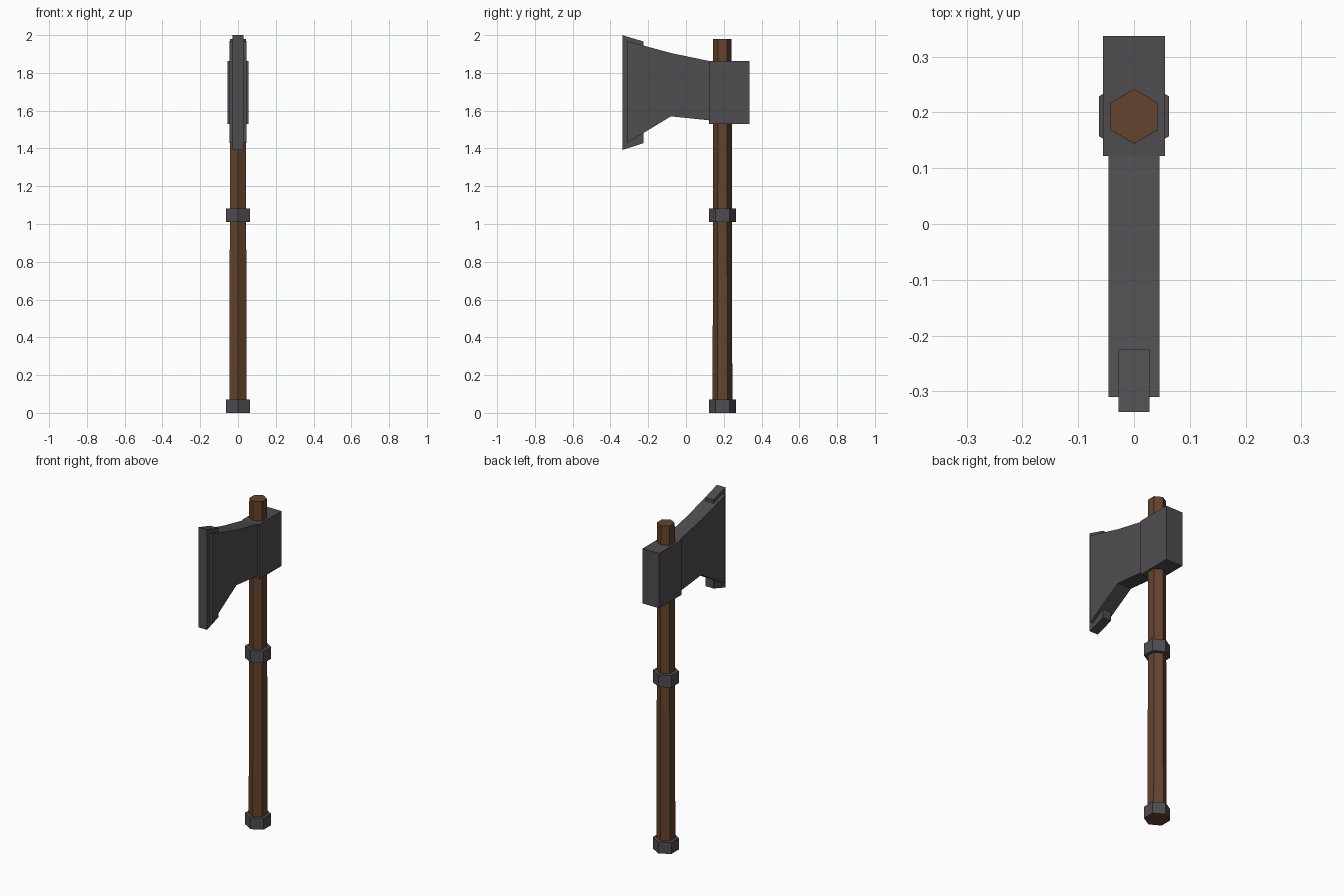
import bpy, bmesh, math

if "Cube" in bpy.data.objects:
    bpy.data.objects.remove(bpy.data.objects["Cube"])

def material(name, rgb):
    m = bpy.data.materials.new(name)
    m.diffuse_color = (*rgb, 1)
    m.use_nodes = True
    m.node_tree.nodes["Principled BSDF"].inputs["Base Color"].default_value = m.diffuse_color
    return m

WOOD = material("brown wood", (0.125, 0.056, 0.026))
IRON = material("dark iron", (0.080, 0.073, 0.080))
HANDLE_Y = 0.193

def finish(name, bm, mats):
    bmesh.ops.recalc_face_normals(bm, faces=bm.faces)
    me = bpy.data.meshes.new(name)
    bm.to_mesh(me)
    bm.free()
    for m in mats:
        me.materials.append(m)
    ob = bpy.data.objects.new(name, me)
    bpy.context.collection.objects.link(ob)
    return ob

def hex_column(name, rings, mats):
    """Six-sided column with corners on +-y, through (z, radius) rings."""
    bm = bmesh.new()
    loops = []
    for z, r in rings:
        loops.append([bm.verts.new((r * math.sin(i * math.pi / 3),
                                    HANDLE_Y + r * math.cos(i * math.pi / 3), z))
                      for i in range(6)])
    for a, b in zip(loops, loops[1:]):
        for i in range(6):
            j = (i + 1) % 6
            bm.faces.new((a[i], a[j], b[j], b[i]))
    bm.faces.new(loops[0])
    bm.faces.new(loops[-1])
    return finish(name, bm, mats)

def slab(name, profile, half):
    """Side profile of (y, z) points given thickness along x."""
    bm = bmesh.new()
    face = bm.faces.new([bm.verts.new((-half, y, z)) for y, z in profile])
    out = bmesh.ops.extrude_face_region(bm, geom=[face])
    for v in out["geom"]:
        if isinstance(v, bmesh.types.BMVert):
            v.co.x = half
    return finish(name, bm, [IRON])

# wooden handle, slightly tapered
hex_column("handle", [(0.01, 0.053), (0.2, 0.052), (1.05, 0.050), (1.98, 0.049)], [WOOD])

# iron bands; the lowest one has a wooden underside
hex_column("middle_band", [(1.01, 0.072), (1.083, 0.072)], [IRON])
pommel = hex_column("bottom_band", [(0, 0.072), (0.07, 0.072)], [IRON, WOOD])
for p in pommel.data.polygons:
    if p.normal.z < -0.9:
        p.material_index = 1

# axe head: socket block, flaring blade, thin cutting edge
slab("socket", [(0.122, 1.53), (0.337, 1.53), (0.337, 1.863), (0.122, 1.863)], 0.056)
slab("blade", [(0.15, 1.546), (0.122, 1.549), (-0.08, 1.57), (-0.31, 1.43),
               (-0.31, 1.968), (-0.08, 1.905), (0.122, 1.863), (0.15, 1.858)], 0.046)
slab("cutting_edge", [(-0.225, 1.428), (-0.337, 1.392), (-0.337, 2.0), (-0.225, 1.966)], 0.028)
